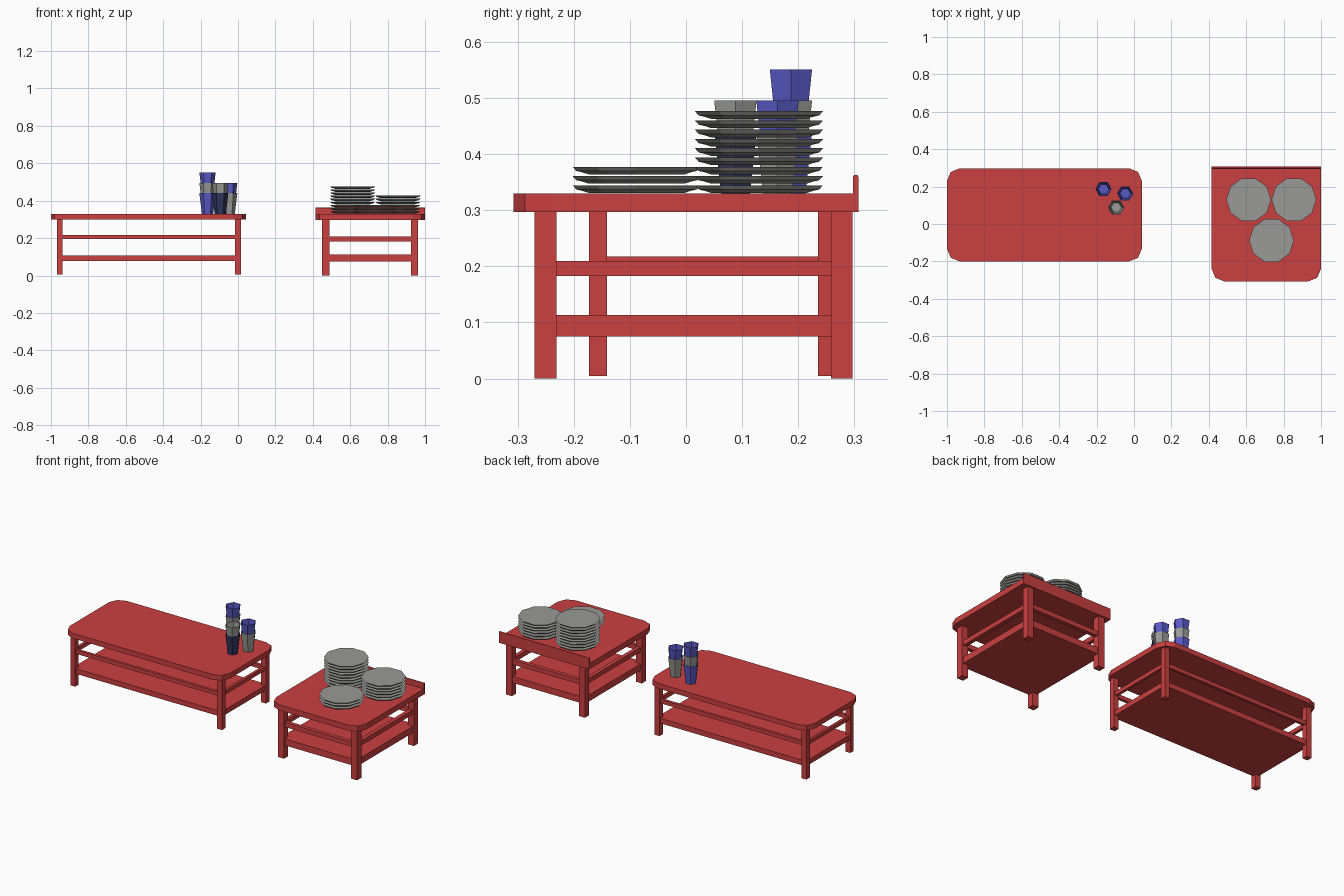
import bpy
import bmesh
from math import cos, sin, tau

cube = bpy.data.objects.get("Cube")
if cube:
    bpy.data.objects.remove(cube, do_unlink=True)


def material(name, rgb):
    mat = bpy.data.materials.new(name)
    mat.use_nodes = True
    mat.diffuse_color = (*rgb, 1)
    mat.node_tree.nodes["Principled BSDF"].inputs["Base Color"].default_value = (*rgb, 1)
    return mat


RED = material("painted red wood", (0.6, 0.05, 0.05))
GREY = material("grey china", (0.32, 0.32, 0.31))
BLUE = material("blue plastic", (0.1, 0.1, 0.56))
NAVY = material("navy plastic", (0.03, 0.035, 0.11))


def finish(bm, name, mat):
    bmesh.ops.recalc_face_normals(bm, faces=bm.faces)
    mesh = bpy.data.meshes.new(name)
    bm.to_mesh(mesh)
    bm.free()
    mesh.materials.append(mat)
    obj = bpy.data.objects.new(name, mesh)
    bpy.context.collection.objects.link(obj)
    return obj


def box(name, x, y, z, round_if=None, radius=0.068):
    """Box from (min, max) ranges; upright edges picked by round_if are rounded."""
    bm = bmesh.new()
    bmesh.ops.create_cube(bm, size=1)
    for v in bm.verts:
        v.co = [r[0] + (c + 0.5) * (r[1] - r[0]) for c, r in zip(v.co, (x, y, z))]
    if round_if:
        edges = [e for e in bm.edges if round_if(e)]
        bmesh.ops.bevel(bm, geom=edges, offset=radius, segments=2,
                        profile=0.5, affect='EDGES')
    return finish(bm, name, RED)


def upright(e):
    return abs(e.verts[0].co.z - e.verts[1].co.z) > 0.01


def lathe(name, profile, sides, location, mat):
    """Low-poly turned shape with flat caps at both profile ends."""
    bm = bmesh.new()
    rings = [[bm.verts.new((r * cos(tau * i / sides), r * sin(tau * i / sides), z))
              for i in range(sides)] for r, z in profile]
    for a, b in zip(rings, rings[1:]):
        for i in range(sides):
            j = (i + 1) % sides
            bm.faces.new((a[i], a[j], b[j], b[i]))
    bm.faces.new(rings[0])
    bm.faces.new(rings[-1])
    obj = finish(bm, name, mat)
    obj.location = location
    return obj


def underframe(name, xs, ys, leg, foot, rail_z, shelf_z):
    """Four legs, a ring of rails and a low shelf, within the outer leg ranges."""
    (x0, x1), (y0, y1) = xs, ys
    for side, lx in (("right", x0), ("left", x1 - leg)):
        for end, ly in (("front", y0), ("back", y1 - leg)):
            box(f"{name}_{end}_{side}_leg", (lx, lx + leg), (ly, ly + leg), (foot, 0.3))
    inset, t = 0.008, leg - 0.016
    for side, rx in (("right", x0 + inset), ("left", x1 - inset - t)):
        box(f"{name}_{side}_rail", (rx, rx + t), (y0 + leg, y1 - leg), rail_z)
    for end, ry in (("front", y0 + inset), ("back", y1 - inset - t)):
        box(f"{name}_{end}_rail", (x0 + leg, x1 - leg), (ry, ry + t), rail_z)
    box(f"{name}_shelf", (x0 + inset, x1 - inset), (y0 + inset, y1 - inset), shelf_z)


# Long table
box("long_table_top", (-1, 0.042), (-0.2, 0.298), (0.3, 0.33), upright)
underframe("long_table", (-0.969, 0.017), (-0.173, 0.267), 0.032, 0.005,
           (0.195, 0.218), (0.077, 0.107))

# Small table, rounded at the front only, with a backboard
box("small_table_top", (0.415, 1), (-0.307, 0.3), (0.297, 0.33),
    lambda e: upright(e) and e.verts[0].co.y < 0)
underframe("small_table", (0.449, 0.963), (-0.27, 0.297), 0.039, 0,
           (0.183, 0.21), (0.075, 0.113))
box("backboard", (0.415, 1), (0.298, 0.307), (0.297, 0.363),
    lambda e: all(v.co.z > 0.36 for v in e.verts)
    and abs(e.verts[0].co.x - e.verts[1].co.x) > 0.1, 0.003)

# Plate stacks
PLATE = [(0.09, 0), (0.103, 0.004), (0.113, 0.006), (0.12, 0.0135)]
for label, x, y, count in (("tall", 0.613, 0.13, 9), ("middle", 0.855, 0.13, 6),
                           ("low", 0.735, -0.088, 3)):
    for i in range(count):
        lathe(f"{label}_stack_plate_{i + 1}", PLATE, 10, (x, y, 0.331 + i * 0.0165), GREY)

# Nested hexagonal cups, open at the top
CUP = [(0.03, 0), (0.0435, 0.11), (0.0405, 0.11), (0.028, 0.006)]
for label, x, y, mats in (("back", -0.163, 0.187, (BLUE, GREY, BLUE)),
                          ("left", -0.047, 0.163, (GREY, BLUE)),
                          ("front", -0.095, 0.088, (NAVY, GREY))):
    for i, mat in enumerate(mats):
        lathe(f"{label}_stack_cup_{i + 1}", CUP, 6, (x, y, 0.33 + i * 0.0555), mat)
